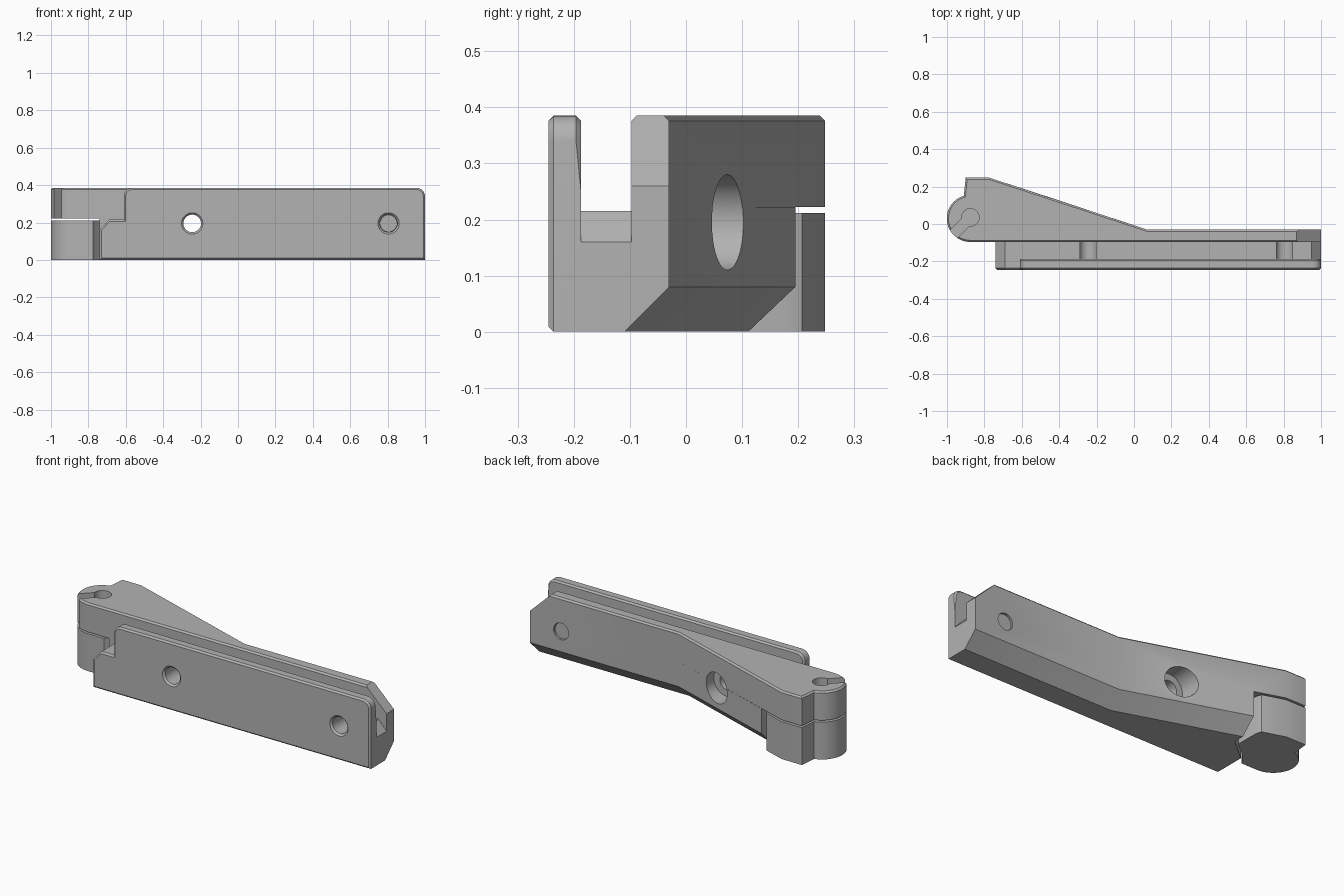
import bpy, bmesh, math
from mathutils import Vector, Matrix

old = bpy.data.objects.get("Cube")
if old:
    bpy.data.objects.remove(old, do_unlink=True)

grey = bpy.data.materials.new("plain_grey")
grey.use_nodes = True
COLOUR = (0.45, 0.45, 0.45, 1)
grey.diffuse_color = COLOUR
grey.node_tree.nodes["Principled BSDF"].inputs["Base Color"].default_value = COLOUR


def finish(name, bm):
    bmesh.ops.recalc_face_normals(bm, faces=bm.faces)
    mesh = bpy.data.meshes.new(name)
    bm.to_mesh(mesh)
    bm.free()
    mesh.materials.append(grey)
    ob = bpy.data.objects.new(name, mesh)
    bpy.context.collection.objects.link(ob)
    return ob


def prism(outline, low, high, axis="z"):
    """Extrude an outline along z, or an x-z profile along y."""
    bm = bmesh.new()
    if axis == "z":
        rings = [[bm.verts.new((a, b, h)) for a, b in outline] for h in (low, high)]
    else:
        rings = [[bm.verts.new((a, h, b)) for a, b in outline] for h in (low, high)]
    n = len(outline)
    for ring in rings:
        bm.faces.new(ring)
    for i in range(n):
        j = (i + 1) % n
        bm.faces.new((rings[0][i], rings[0][j], rings[1][j], rings[1][i]))
    bmesh.ops.recalc_face_normals(bm, faces=bm.faces)
    return bm


def chamfer(bm, size, rule):
    edges = [e for e in bm.edges if rule(e.verts[0].co, e.verts[1].co)]
    bmesh.ops.bevel(bm, geom=edges, offset=size, segments=1, affect="EDGES", profile=0.5)


def arc(cx, cy, r, start, end, steps):
    angles = [math.radians(start + (end - start) * i / steps) for i in range(steps + 1)]
    return [(cx + r * math.cos(a), cy + r * math.sin(a)) for a in angles]


def boolean(ob, other, operation):
    mod = ob.modifiers.new("combine", "BOOLEAN")
    mod.operation = operation
    mod.solver = "EXACT"
    mod.object = other
    bpy.context.view_layer.objects.active = ob
    bpy.ops.object.modifier_apply(modifier=mod.name)
    bpy.data.objects.remove(other, do_unlink=True)


def drill(ob, x, z, r1, r2, y1, y2):
    """Cut a round hole or countersink along y."""
    bm = bmesh.new()
    bmesh.ops.create_cone(bm, cap_ends=True, segments=48, radius1=r1, radius2=r2, depth=y2 - y1,
                          matrix=Matrix.Translation((x, (y1 + y2) / 2, z)) @ Matrix.Rotation(-math.pi / 2, 4, "X"))
    boolean(ob, finish("cutter", bm), "DIFFERENCE")


TOP, FLOOR, STEP, ARM = 0.385, 0.215, 0.16, 0.222
FRONT, PLATE, WALL = -0.245, -0.187, -0.097
LEFT = -0.74
back_line = [(1, -0.03), (0.07, -0.03), (-0.61, 0.195)]
notch = [(-0.61, 0.05), (LEFT, -0.06)]
hinge_arc = arc(-0.875, 0.03, 0.126, 270, 106, 28)
heel = [(-0.9, 0.248), (-0.775, 0.248)]

# Lower body with a wide chamfer under the back
bm = prism([(LEFT, PLATE), (1, PLATE)] + back_line + notch, 0, STEP)
line = [Vector((x, y, 0)) for x, y in back_line]
chamfer(bm, 0.08, lambda a, b: any((a - p).length < 1e-4 for p in line) and any((b - p).length < 1e-4 for p in line))
body = finish("main_body", bm)

# Middle layer behind the slot
bm = prism([(LEFT, WALL), (1, WALL)] + back_line + notch, STEP, ARM)
boolean(body, finish("middle_wall", bm), "UNION")

# Slot floor with sloped ends
bm = prism([(LEFT, STEP), (1, STEP), (0.95, FLOOR), (-0.69, FLOOR)], PLATE, WALL, "y")
boolean(body, finish("slot_floor", bm), "UNION")

# Upper wall and hinge arm, with its far top corner cut off
bm = prism([(1, WALL)] + back_line[:2] + heel[::-1] + hinge_arc[::-1][:-1] + [(-0.875, WALL)], ARM, TOP)
chamfer(bm, 0.009, lambda a, b: min(a.z, b.z) > TOP - 1e-4)
cut = bmesh.ops.bisect_plane(bm, geom=bm.verts[:] + bm.edges[:] + bm.faces[:], plane_co=(0.87, 0, TOP),
                             plane_no=(0.125, 0, 0.13), clear_outer=True)
bmesh.ops.edgeloop_fill(bm, edges=[g for g in cut["geom_cut"] if isinstance(g, bmesh.types.BMEdge)])
boolean(body, finish("upper_arm", bm), "UNION")

# Front plate with rounded top corners
r = 0.045
profile = [(LEFT, 0), (1, 0)] + arc(1 - r, TOP - r, r, 0, 90, 8) + arc(-0.61 + r, TOP - r, r, 90, 180, 8)
profile += [(-0.61, FLOOR), (-0.69, FLOOR), (LEFT, STEP)]
bm = prism(profile, FRONT, PLATE, "y")
chamfer(bm, 0.009, lambda a, b: max(a.y, b.y) < FRONT + 1e-4
        or (min(a.y, b.y) > PLATE - 1e-4 and min(a.z, b.z) > FLOOR + 0.05))
boolean(body, finish("front_plate", bm), "UNION")

# Screw holes, countersinks and the deep counterbore
for x in (-0.245, 0.805):
    drill(body, x, 0.195, 0.047, 0.047, -0.4, 0.4)
    drill(body, x, 0.195, 0.061, 0.045, FRONT - 0.004, FRONT + 0.012)
drill(body, 0.805, 0.195, 0.045, 0.061, -0.042, -0.026)
drill(body, -0.245, 0.195, 0.085, 0.085, -0.02, 0.3)

# Keyhole in the hinge arm
bm = bmesh.new()
key = Matrix.Translation((-0.875, 0.035, 0.32))
bmesh.ops.create_cone(bm, cap_ends=True, segments=32, radius1=0.047, radius2=0.047, depth=0.3, matrix=key)
boolean(body, finish("cutter", bm), "DIFFERENCE")
bm = bmesh.new()
bmesh.ops.create_cube(bm, size=1, matrix=key @ Matrix.Rotation(math.radians(225), 4, "Z")
                      @ Matrix.Translation((0.1, 0, 0)) @ Matrix.Diagonal((0.2, 0.058, 0.3, 1)))
boolean(body, finish("cutter", bm), "DIFFERENCE")

# Separate lower hinge block
side = [(-0.65, 0.207), (-0.64, 0.175), (-0.64, 0.04), (-0.735, -0.04), (-0.775, -0.096)]
block = finish("hinge_block", prism(hinge_arc + heel + side, 0, 0.212))

for ob in (body, block):
    bpy.ops.object.select_all(action="DESELECT")
    ob.select_set(True)
    bpy.context.view_layer.objects.active = ob
    bpy.ops.object.shade_smooth_by_angle(angle=math.radians(25))
